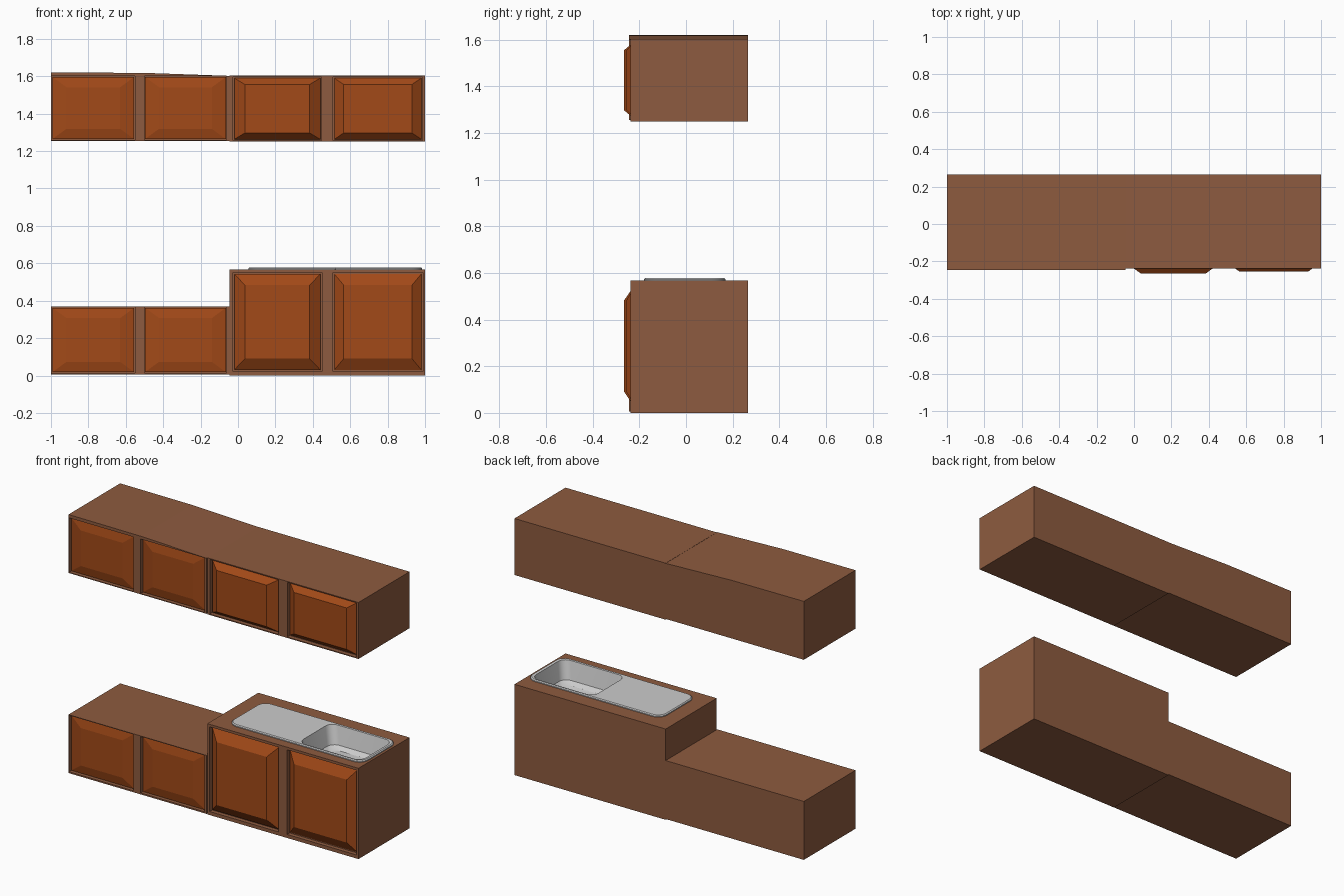
import bpy, bmesh, math

if "Cube" in bpy.data.objects:
    bpy.data.objects.remove(bpy.data.objects["Cube"])


def material(name, rgb):
    m = bpy.data.materials.new(name)
    m.diffuse_color = (*rgb, 1)
    m.use_nodes = True
    m.node_tree.nodes["Principled BSDF"].inputs["Base Color"].default_value = m.diffuse_color
    return m


WOOD = material("brown_wood", (0.27, 0.105, 0.05))
DOOR = material("orange_wood", (0.36, 0.067, 0.009))


def make(name, loops, mat=None, cap_start=True, cap_end=True):
    """Skin a stack of equal-length point loops into one mesh object."""
    bm = bmesh.new()
    rings = [[bm.verts.new(p) for p in loop] for loop in loops]
    n = len(rings[0])
    for a, b in zip(rings, rings[1:]):
        for i in range(n):
            bm.faces.new((a[i], a[(i + 1) % n], b[(i + 1) % n], b[i]))
    if cap_start:
        bm.faces.new(rings[0][::-1])
    if cap_end:
        bm.faces.new(rings[-1])
    bmesh.ops.recalc_face_normals(bm, faces=bm.faces)
    me = bpy.data.meshes.new(name)
    bm.to_mesh(me)
    bm.free()
    ob = bpy.data.objects.new(name, me)
    bpy.context.collection.objects.link(ob)
    if mat:
        me.materials.append(mat)
    return ob


def rect_xz(x0, x1, z0, z1, y):
    return [(x0, y, z0), (x1, y, z0), (x1, y, z1), (x0, y, z1)]


def rounded(x0, x1, y0, y1, z, r_left, r_right, seg=6):
    """Rounded rectangle in plan, with separate left and right radii."""
    pts = []
    for cx, cy, r, a0 in ((x1 - r_right, y1 - r_right, r_right, 0),
                          (x0 + r_left, y1 - r_left, r_left, 90),
                          (x0 + r_left, y0 + r_left, r_left, 180),
                          (x1 - r_right, y0 + r_right, r_right, 270)):
        for k in range(seg + 1):
            a = math.radians(a0 + 90 * k / seg)
            pts.append((cx + r * math.cos(a), cy + r * math.sin(a), z))
    return pts


def cut(ob, x0, x1, y0, y1, z0, z1):
    """Subtract a box from an object and remove the cutter."""
    c = make("cutter", [rect_xz(x0, x1, z0, z1, y0), rect_xz(x0, x1, z0, z1, y1)])
    c.hide_render = True
    mod = ob.modifiers.new("cut", "BOOLEAN")
    mod.operation, mod.solver, mod.object = "DIFFERENCE", "EXACT", c
    bpy.context.view_layer.objects.active = ob
    bpy.ops.object.modifier_apply(modifier=mod.name)
    bpy.data.objects.remove(c)


def cabinet(name, profile, y_front, doors, z0, z1, gap):
    """Carcass extruded front to back, with a shallow opening behind each door."""
    body = make(name, [[(x, y_front, z) for x, z in profile],
                       [(x, 0.265, z) for x, z in profile]], WOOD)
    floor = y_front + 0.025
    for i, (x0, x1, inset_x, inset_z, y_out, y_in) in enumerate(doors):
        cut(body, x0 - gap, x1 + gap, y_front - 0.1, floor, z0 - gap, z1 + gap)
        # raised panel door with bevelled borders
        make(f"{name}_door_{i + 1}",
             [rect_xz(x0, x1, z0, z1, floor + 0.005),
              rect_xz(x0, x1, z0, z1, y_out),
              rect_xz(x0 + inset_x, x1 - inset_x, z0 + inset_z, z1 - inset_z, y_in)], DOOR)
    return body


left_doors = [(-0.992, -0.555, 0.075, 0.055, -0.229, -0.242),
              (-0.497, -0.065, 0.075, 0.055, -0.229, -0.242)]


def right_doors(inset_z):
    return [(-0.02, 0.44, 0.057, inset_z, -0.224, -0.265),
            (0.515, 0.98, 0.05, inset_z, -0.22, -0.255)]


# low base cabinet on the left, taller sink cabinet on the right
cabinet("low_base_cabinet", [(-1, 0.005), (-0.045, 0.005), (-0.045, 0.37), (-1, 0.37)],
        -0.245, left_doors, 0.018, 0.362, 0.004)
sink_base = cabinet("sink_cabinet", [(-0.045, 0), (1, 0), (1, 0.567), (-0.045, 0.567)],
                    -0.239, right_doors(0.06), 0.03, 0.543, 0.008)

# wall cabinets; the left one has a top that slopes down to the seam
cabinet("wall_cabinet_left",
        [(-1, 1.255), (-0.045, 1.255), (-0.045, 1.602), (-0.5, 1.618), (-1, 1.62)],
        -0.245, left_doors, 1.264, 1.608 - 0.012, 0.004)
cabinet("wall_cabinet_right", [(-0.045, 1.25), (1, 1.25), (1, 1.603), (-0.045, 1.603)],
        -0.239, right_doors(0.034), 1.263, 1.59, 0.007)

# sink: cut-out, drainboard, basin and drain
cut(sink_base, 0.53, 0.965, -0.165, 0.155, 0.4, 0.7)
drainboard = make("drainboard", [
    rounded(0.055, 0.52, -0.18, 0.17, 0.564, 0.06, 0.001),
    rounded(0.055, 0.52, -0.18, 0.17, 0.573, 0.06, 0.001),
    rounded(0.061, 0.52, -0.174, 0.164, 0.578, 0.056, 0.001)])
basin = make("sink_basin", [
    rounded(0.52, 0.985, -0.18, 0.17, 0.564, 0.001, 0.06),
    rounded(0.52, 0.985, -0.18, 0.17, 0.573, 0.001, 0.06),
    rounded(0.52, 0.979, -0.174, 0.164, 0.578, 0.001, 0.056),
    rounded(0.532, 0.963, -0.163, 0.153, 0.576, 0.05, 0.05),
    rounded(0.56, 0.94, -0.14, 0.13, 0.465, 0.05, 0.05),
    rounded(0.585, 0.915, -0.115, 0.105, 0.445, 0.05, 0.05)], cap_start=False)
drain = make("drain", [rounded(0.75 - r, 0.75 + r, -0.005 - r, -0.005 + r, z, r, r, 4)
                       for r, z in ((0.03, 0.444), (0.03, 0.449), (0.02, 0.447))])

for ob in (drainboard, basin, drain):
    bpy.ops.object.select_all(action="DESELECT")
    ob.select_set(True)
    bpy.context.view_layer.objects.active = ob
    bpy.ops.object.shade_smooth_by_angle(angle=math.radians(35))
